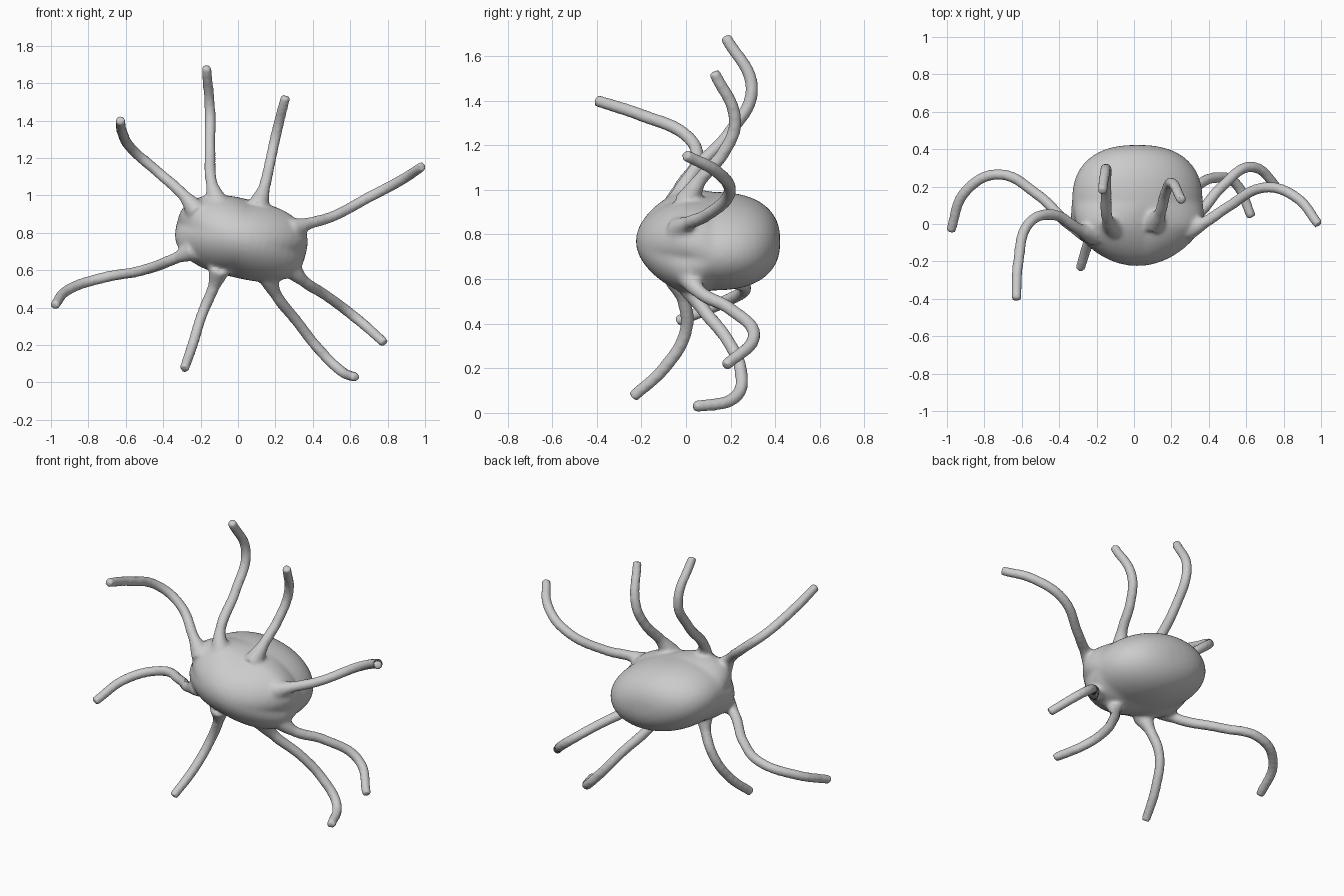
import bpy, bmesh, math
from mathutils import Matrix, Vector

if "Cube" in bpy.data.objects:
    bpy.data.objects.remove(bpy.data.objects["Cube"])

CENTRE = Vector((.018, .12, .77))

# Body: egg with a rounded nose and a blunter back, tilted in the front view
bm = bmesh.new()
bmesh.ops.create_uvsphere(bm, u_segments=48, v_segments=32, radius=1)
for v in bm.verts:
    r = math.hypot(v.co.x, v.co.z)
    if v.co.y > 0:
        k = r ** -.17 if r > .001 else 1
        v.co = (v.co.x * k, v.co.y ** .83 * .303, v.co.z * k)
    else:
        # squarer shoulders where the tentacles leave
        square = 1 + .4 * abs(v.co.x * v.co.z) * min(1, -2.5 * v.co.y)
        v.co = (v.co.x * square, v.co.y * .345, v.co.z * square)
    v.co.x *= .355
    v.co.z *= .211
bm.transform(Matrix.Translation(CENTRE) @ Matrix.Rotation(math.radians(13), 4, 'Y'))
mesh = bpy.data.meshes.new("body_with_tentacles")
bm.to_mesh(mesh)
bm.free()
body = bpy.data.objects.new("body_with_tentacles", mesh)
bpy.context.collection.objects.link(body)


def tentacle(name, *pts):
    """Smooth round tube, rooted inside the body and flared where it leaves it."""
    pts = [Vector(p) for p in pts]
    pts.insert(0, pts[0].lerp(Vector((pts[0].x * .35, -.1, .77)), .38))
    cu = bpy.data.curves.new(name, 'CURVE')
    cu.dimensions = '3D'
    cu.bevel_depth = .03
    cu.bevel_resolution = 4
    cu.use_fill_caps = True
    cu.resolution_u = 14
    sp = cu.splines.new('BEZIER')
    sp.bezier_points.add(len(pts) - 1)
    for bp, p in zip(sp.bezier_points, pts):
        bp.co = p
        bp.handle_left_type = bp.handle_right_type = 'AUTO'
        bp.radius = 1
    sp.bezier_points[0].radius = 2
    sp.bezier_points[1].radius = 1.08
    sp.bezier_points[-1].radius = .92
    ob = bpy.data.objects.new(name, cu)
    bpy.context.collection.objects.link(ob)
    return ob


# Eight tentacles, root to tip
parts = [
    tentacle("upper_left", (-.29, -.03, 1), (-.44, .05, 1.135), (-.565, 0, 1.245),
             (-.618, -.2, 1.335), (-.63, -.408, 1.403)),
    tentacle("top_left", (-.14, .02, 1.06), (-.15, .19, 1.25), (-.15, .295, 1.45),
             (-.17, .175, 1.69)),
    tentacle("top_right", (.14, .06, 1.04), (.17, .17, 1.17), (.2, .22, 1.31),
             (.255, .125, 1.53)),
    tentacle("upper_right", (.38, .01, .85), (.5, .09, .885), (.7, .195, .99),
             (.87, .14, 1.08), (.988, -.005, 1.157)),
    tentacle("lower_left", (-.32, -.02, .67), (-.52, .16, .597), (-.72, .265, .56),
             (-.9, .175, .5), (-.982, -.04, .41)),
    tentacle("bottom_left", (-.13, -.01, .51), (-.19, 0, .37), (-.24, -.09, .21),
             (-.288, -.24, .07)),
    tentacle("bottom_right", (.2, .07, .475), (.32, .19, .32), (.43, .247, .18),
             (.54, .22, .07), (.63, .035, .026)),
    tentacle("lower_right", (.35, .06, .543), (.47, .2, .465), (.63, .305, .345),
             (.785, .175, .21)),
]

# Merge everything into one continuous skin
bpy.ops.object.select_all(action='DESELECT')
for ob in parts:
    ob.select_set(True)
bpy.context.view_layer.objects.active = parts[0]
bpy.ops.object.convert(target='MESH')
body.select_set(True)
bpy.context.view_layer.objects.active = body
bpy.ops.object.join()

remesh = body.modifiers.new("skin", 'REMESH')
remesh.mode = 'VOXEL'
remesh.voxel_size = .011
remesh.use_smooth_shade = True
soften = body.modifiers.new("soften", 'SMOOTH')
soften.factor = .5
soften.iterations = 10
